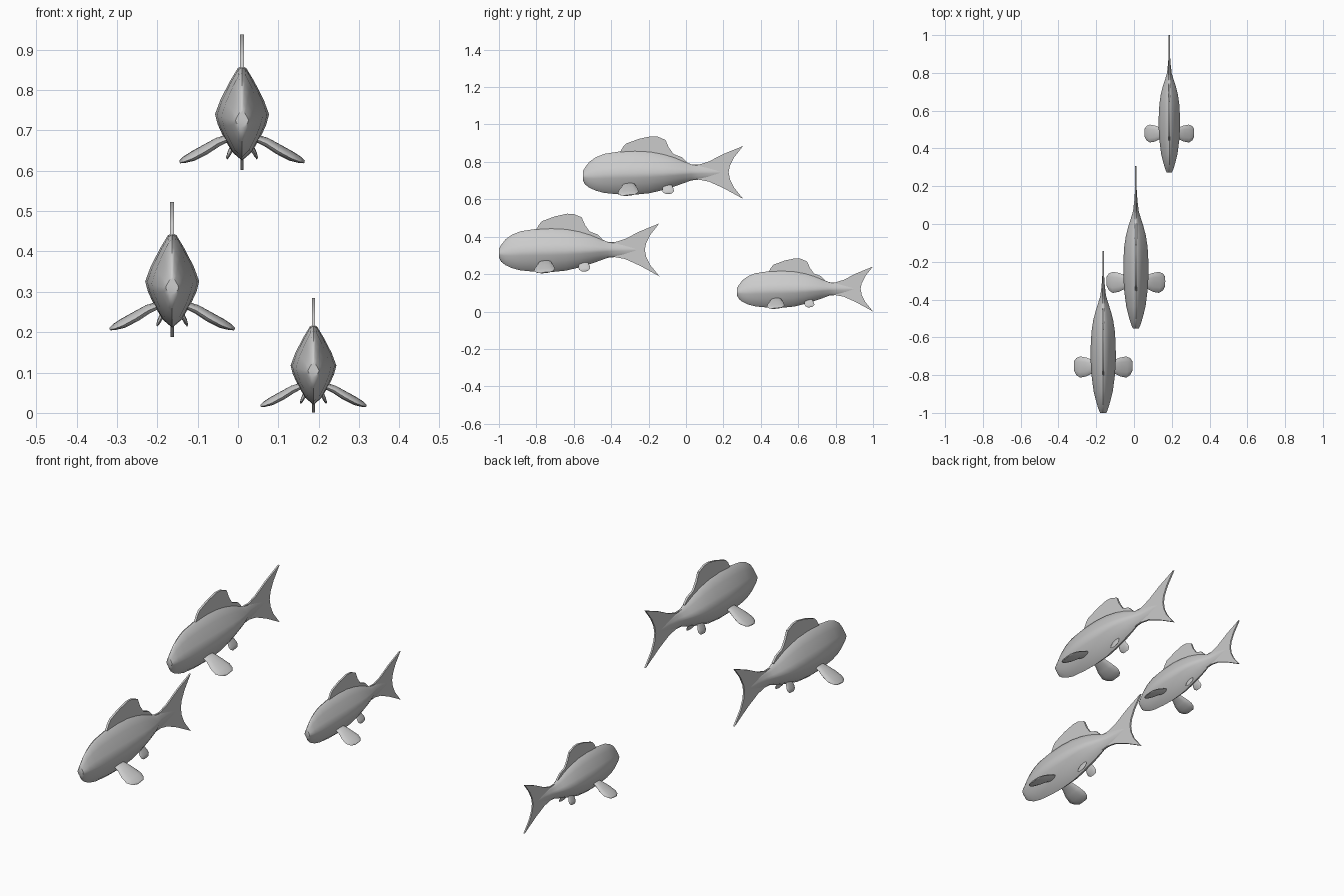
import bpy, bmesh, math
from mathutils import Vector

if "Cube" in bpy.data.objects:
    bpy.data.objects.remove(bpy.data.objects["Cube"])


def finish(name, bm, angle=40):
    bmesh.ops.recalc_face_normals(bm, faces=bm.faces)
    mesh = bpy.data.meshes.new(name)
    bm.to_mesh(mesh)
    bm.free()
    mesh.shade_smooth()
    mesh.set_sharp_from_angle(angle=math.radians(angle))
    return mesh


def loft(name, rings, angle=40):
    bm = bmesh.new()
    rows = [[bm.verts.new(p) for p in ring] for ring in rings]
    n = len(rows[0])
    for a, b in zip(rows, rows[1:]):
        for i in range(n):
            j = (i + 1) % n
            bm.faces.new((a[i], a[j], b[j], b[i]))
    bm.faces.new(rows[0])
    bm.faces.new(rows[-1])
    return finish(name, bm, angle)


def plate(name, outline, half):
    # flat fin outline in the y-z plane, given a small thickness
    bm = bmesh.new()
    face = bm.faces.new([bm.verts.new((-half, y, z)) for y, z in outline])
    ext = bmesh.ops.extrude_face_region(bm, geom=[face])
    verts = [g for g in ext["geom"] if isinstance(g, bmesh.types.BMVert)]
    bmesh.ops.translate(bm, verts=verts, vec=(2 * half, 0, 0))
    bmesh.ops.triangulate(bm, faces=[f for f in bm.faces if len(f.verts) > 4])
    return finish(name, bm)


# body: y, half width, top, widest height, bottom
stations = [
    (-1.0, .016, .335, .31, .288), (-.988, .022, .355, .31, .265),
    (-.965, .030, .385, .312, .247), (-.93, .040, .41, .315, .231),
    (-.885, .051, .428, .32, .219), (-.80, .062, .441, .324, .211),
    (-.72, .067, .445, .325, .210), (-.64, .066, .441, .326, .218),
    (-.57, .062, .428, .327, .235), (-.51, .053, .41, .328, .254),
    (-.46, .040, .389, .329, .271), (-.42, .027, .372, .33, .286),
    (-.38, .015, .369, .33, .290), (-.32, .008, .36, .33, .30),
    (-.26, .004, .345, .33, .315)]
right = [(0, 1), (.16, .95), (.46, .67), (.8, .3), (1, 0),
         (.9, -.22), (.68, -.5), (.36, -.82), (0, -1)]
section = right + [(-x, z) for x, z in right[-2:0:-1]]
body = loft("body", [
    [Vector((x * w, y, m + z * (t - m if z > 0 else m - b))) for x, z in section]
    for y, w, t, m, b in stations], 50)

# dorsal and tail fins
dorsal = plate("dorsal_fin", [
    (-.82, .42), (-.797, .443), (-.785, .465), (-.768, .483), (-.70, .508),
    (-.635, .522), (-.60, .52), (-.558, .503), (-.54, .462), (-.515, .427),
    (-.47, .41), (-.445, .385), (-.46, .36), (-.75, .40)], .005)
tail = plate("tail_fin", [
    (-.45, .372), (-.38, .37), (-.326, .387), (-.246, .428), (-.143, .47),
    (-.19, .41), (-.213, .365), (-.22, .33), (-.213, .292), (-.193, .25),
    (-.142, .187), (-.246, .244), (-.326, .28), (-.38, .29), (-.45, .285)], .004)


def side_fin(name, rows, tilt):
    # rows: x, y centre, half chord, z, half thickness
    rings = []
    for x, y, c, z, t in rows:
        ring = []
        for k in range(12):
            a = k * math.tau / 12
            ring.append(Vector((x + .5 * t * math.sin(a), y + c * math.cos(a),
                                z + .87 * t * math.sin(a) + tilt * c * math.cos(a))))
        rings.append(ring)
    return loft(name, rings, 60)


pectoral = side_fin("pectoral_fin", [
    (.03, -.755, .030, .268, .008), (.06, -.755, .037, .256, .011),
    (.09, -.757, .050, .238, .012), (.122, -.757, .056, .221, .011),
    (.143, -.755, .045, .212, .007), (.154, -.752, .026, .207, .003)], .1)
pelvic = side_fin("pelvic_fin", [
    (.016, -.548, .022, .262, .006), (.026, -.545, .030, .240, .007),
    (.033, -.542, .030, .226, .006), (.038, -.540, .018, .216, .003)], .1)

parts = {"body": body, "dorsal_fin": dorsal, "tail_fin": tail,
         "pectoral_fins": pectoral, "pelvic_fins": pelvic}

# three fish: label, location, scale
for label, loc, s in [("lower", (-.163, 0, .001), 1), ("upper", (.01, .448, .415), 1),
                      ("small", (.187, 1.12, -.158), .847)]:
    for name, mesh in parts.items():
        ob = bpy.data.objects.new(f"{label}_fish_{name}", mesh)
        bpy.context.collection.objects.link(ob)
        ob.location = loc
        ob.scale = (s, s, s)
        if name in ("pectoral_fins", "pelvic_fins"):
            ob.modifiers.new("mirror", 'MIRROR').use_axis = (True, False, False)
